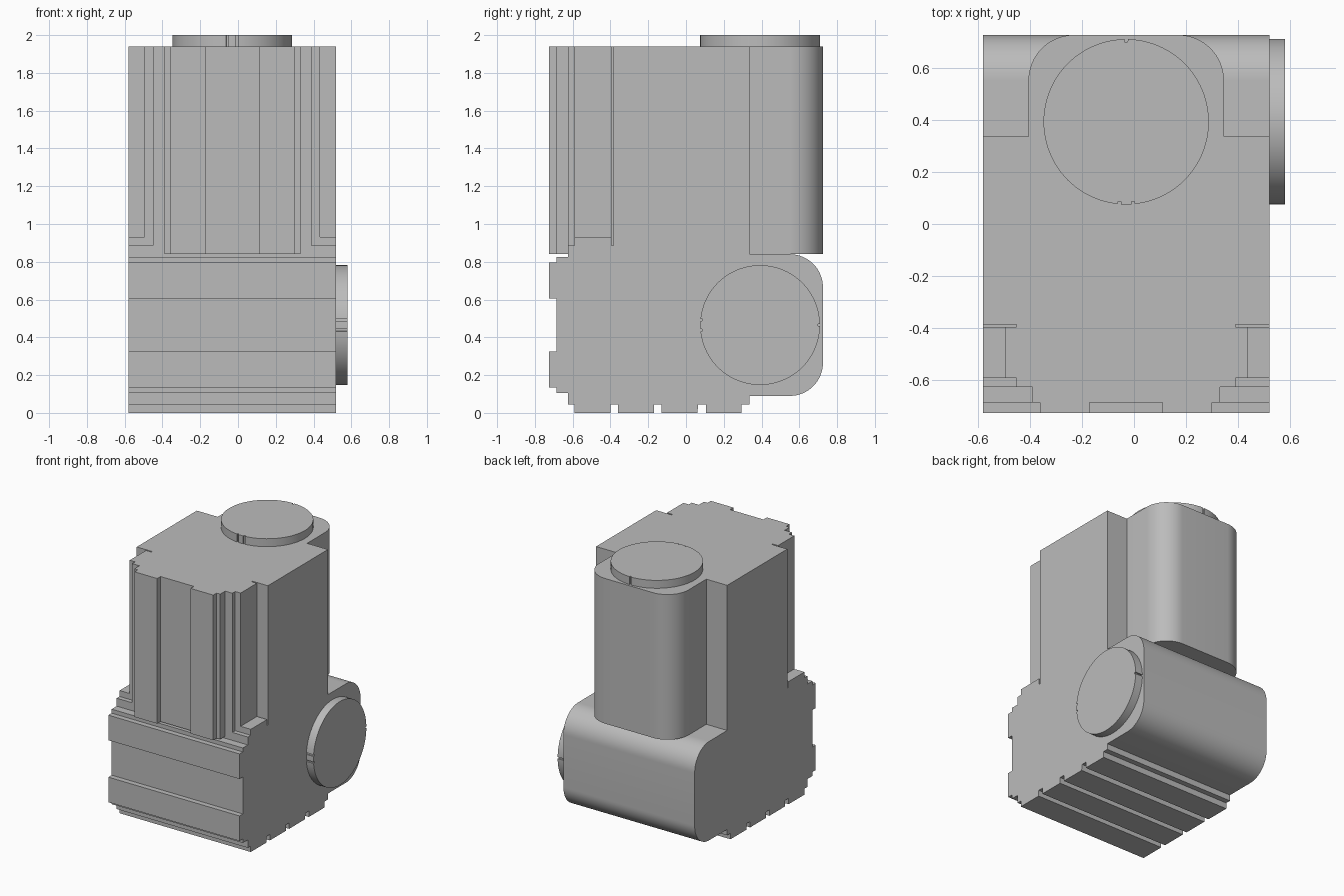
import bpy, bmesh
from math import sin, cos, pi

cube = bpy.data.objects.get("Cube")
if cube:
    bpy.data.objects.remove(cube, do_unlink=True)

grey = bpy.data.materials.new("housing_grey")
grey.use_nodes = True
tone = (0.5, 0.5, 0.5, 1)
grey.diffuse_color = tone
grey.node_tree.nodes["Principled BSDF"].inputs["Base Color"].default_value = tone

CENTRE_X, CENTRE_Z = -0.03, 0.465   # axes of the upright and the lying housing


def prism(name, profile, start, end, upright):
    """Extrude a (width, y) profile along z (upright) or along x (lying)."""
    def place(u, y, t):
        return (CENTRE_X + u, y, t) if upright else (t, y, CENTRE_Z + u)
    bm = bmesh.new()
    low, high = ([bm.verts.new(place(u, y, t)) for u, y in profile] for t in (start, end))
    bm.faces.new(low)
    bm.faces.new(high)
    for i in range(len(low)):
        bm.faces.new((low[i - 1], low[i], high[i], high[i - 1]))
    bmesh.ops.recalc_face_normals(bm, faces=bm.faces)
    mesh = bpy.data.meshes.new(name)
    bm.to_mesh(mesh)
    bm.free()
    mesh.materials.append(grey)
    obj = bpy.data.objects.new(name, mesh)
    bpy.context.collection.objects.link(obj)
    bpy.ops.object.select_all(action='DESELECT')
    obj.select_set(True)
    bpy.context.view_layer.objects.active = obj
    bpy.ops.object.shade_smooth_by_angle(angle=pi / 6)
    return obj


def mirrored(points):
    return [(-u, y) for u, y in reversed(points)]


# Stepped front and rounded back shared by both housings
front = [(.14, -.685), (.14, -.725), (.33, -.725), (.33, -.685), (.36, -.685),
         (.36, -.625), (.42, -.625), (.42, -.59), (.465, -.59)]
back = [(.2 + .175 * cos(a), .55 + .175 * sin(a))
        for a in (pi / 2 * i / 16 for i in range(17))]

# Upright housing: corner recess, then a wide middle and a narrow rounded back
groove = [(.465, -.395), (.42, -.395), (.42, -.385)]
half = front + groove + [(.55, -.385), (.55, .335), (.375, .335)] + back
prism("upright_housing", half + mirrored(half), .84, 1.94, True)

# Lying housing: flat on top below the upright one, ribbed underneath
top_half = front + groove + [(.375, -.385)] + back
ribs = [(.465, -.4)]
for y in (-.36, -.13, .105):
    ribs += [(.42, y - .04), (.42, y), (.465, y), (.465, y + .19)]
ribs += [(.42, .295), (.42, .335), (.375, .335)]
bottom_half = front + ribs + back
prism("lying_housing", top_half + mirrored(bottom_half), -.58, .52, False)

# Round end caps with three small rim notches
RADIUS, NOTCH_DEPTH, NOTCH_HALF = .317, .01, .02
notches = [pi / 2, 1.5 * pi - .085, 1.5 * pi + .085]
rim = [(2 * pi * i / 96, RADIUS) for i in range(96)]
rim = [p for p in rim if all(abs(p[0] - n) > NOTCH_HALF + .005 for n in notches)]
for n in notches:
    rim += [(n - NOTCH_HALF, RADIUS), (n - NOTCH_HALF + .001, RADIUS - NOTCH_DEPTH),
            (n + NOTCH_HALF - .001, RADIUS - NOTCH_DEPTH), (n + NOTCH_HALF, RADIUS)]
disc = [(r * cos(a), .392 + r * sin(a)) for a, r in sorted(rim)]
prism("top_cap", disc, 1.94, 2, True)
prism("side_cap", disc, .52, .58, False)
